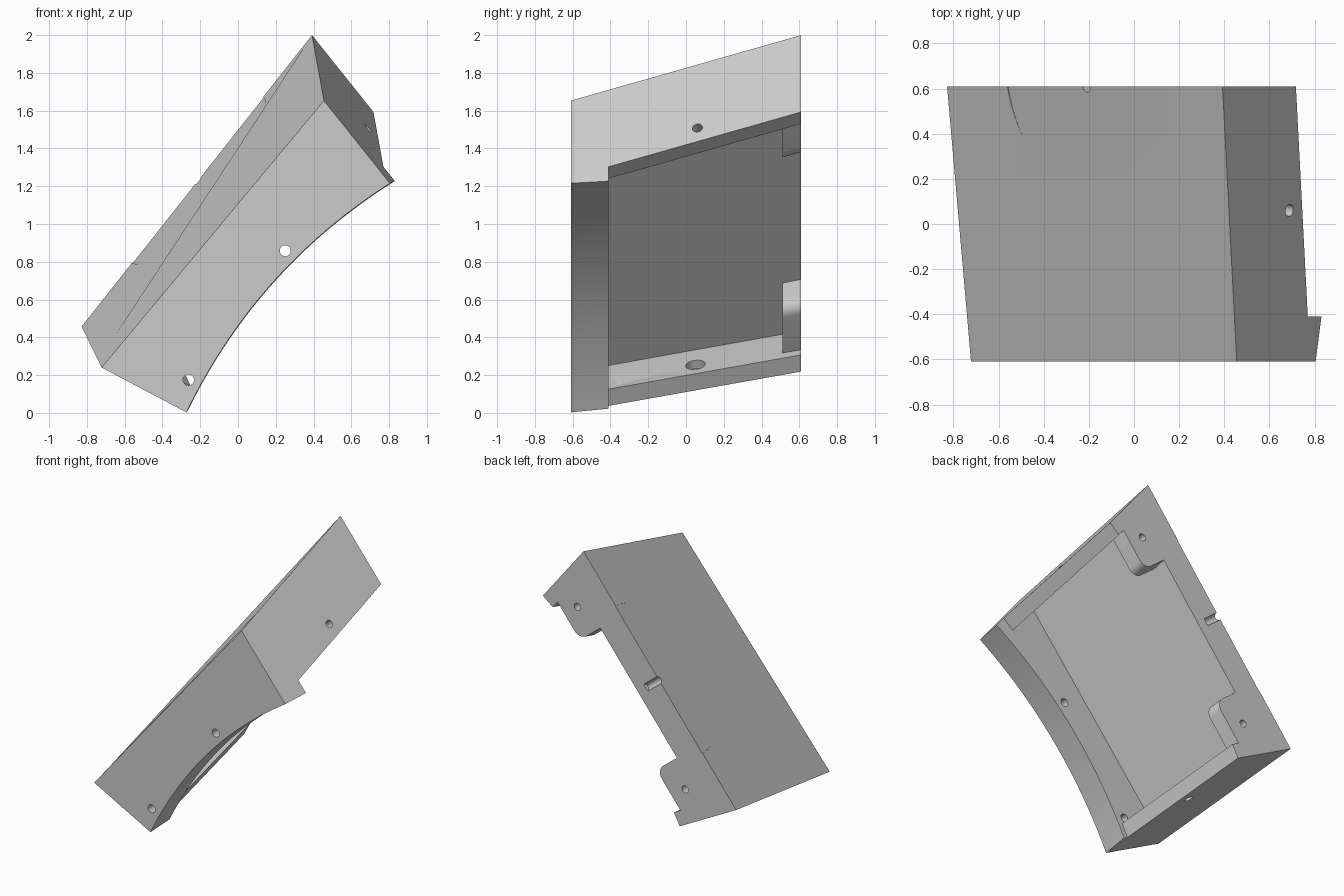
import bpy, bmesh, math
from mathutils import Vector

if "Cube" in bpy.data.objects:
    bpy.data.objects.remove(bpy.data.objects["Cube"])

H = 0.61                      # half width in y
STEP = -0.41                  # inner side of the curved front wall
WALL, PLATE = 0.10, 0.216     # end wall and outer plate thickness

# end wall directions (running inward) and their inward normals, in x-z
d_lo, n_lo = Vector((0.884, -0.467)), Vector((0.467, 0.884))
d_hi, n_hi = Vector((0.624, -0.781)), Vector((-0.781, -0.624))


def corners(y):
    """Outer low and high corner of the panel at depth y."""
    t = (y + H) / (2 * H)
    lo = Vector((-0.722, 0.240)).lerp(Vector((-0.828, 0.457)), t)
    hi = Vector((0.455, 1.653)).lerp(Vector((0.392, 2.0)), t)
    return lo, hi


def frame(y):
    lo, hi = corners(y)
    u = (hi - lo).normalized()
    return lo, hi, u, Vector((u.y, -u.x))


def at(p, y):
    return Vector((p.x, y, p.y))


def local(y, a, b):
    """Point a along the plate and b inward from its outer face."""
    lo, hi, u, v = frame(y)
    return at(lo + u * a + v * b, y)


def mesh_object(name, faces):
    bm = bmesh.new()
    for f in faces:
        bm.faces.new([bm.verts.new(p) for p in f])
    bmesh.ops.remove_doubles(bm, verts=bm.verts, dist=1e-5)
    bmesh.ops.recalc_face_normals(bm, faces=bm.faces)
    me = bpy.data.meshes.new(name)
    bm.to_mesh(me)
    bm.free()
    ob = bpy.data.objects.new(name, me)
    bpy.context.collection.objects.link(ob)
    return ob


def loft(a, b):
    """Side quads between two open point rows."""
    return [[a[i], a[i + 1], b[i + 1], b[i]] for i in range(len(a) - 1)]


def arc(y, len_lo, len_hi, sag=0.115, n=32):
    lo, hi = corners(y)
    c, d = hi + d_hi * len_hi, lo + d_lo * len_lo
    k = (d - c).normalized()
    up = Vector((k.y, -k.x))
    if up.x > 0:
        up = -up
    return [at(c.lerp(d, i / n) + up * 4 * sag * (i / n) * (1 - i / n), y)
            for i in range(n + 1)]


def shell(y):
    """Tips, strips and inner corners of the U-shaped section, high to low."""
    lo, hi, u, v = frame(y)

    def inner(base, d, n):
        p = base + n * WALL
        return p + d * ((PLATE - (p - lo).dot(v)) / d.dot(v))
    th, tl = hi + d_hi * 0.521, lo + d_lo * 0.51
    return [at(p, y) for p in (hi, th, th + n_hi * WALL, inner(hi, d_hi, n_hi),
                               inner(lo, d_lo, n_lo), tl + n_lo * WALL, tl, lo)]


def boolean(ob, tool, op):
    bpy.context.view_layer.objects.active = ob
    m = ob.modifiers.new("bool", 'BOOLEAN')
    m.operation, m.solver, m.object = op, 'EXACT', tool
    bpy.ops.object.modifier_apply(modifier=m.name)
    bpy.data.objects.remove(tool)


def drill(ob, start, axis, radius, depth, seg=32):
    axis = Vector(axis).normalized()
    bpy.ops.mesh.primitive_cylinder_add(vertices=seg, radius=radius, depth=depth,
                                        location=Vector(start) + axis * depth / 2)
    tool = bpy.context.object
    tool.rotation_mode = 'QUATERNION'
    tool.rotation_quaternion = axis.to_track_quat('Z', 'Y')
    tool.hide_render = True
    bpy.context.view_layer.update()
    boolean(ob, tool, 'DIFFERENCE')


# Panel: outer plate, two end walls and the arched front wall
a0, a1 = arc(-H, 0.508, 0.56), arc(STEP, 0.542, 0.618)
s1, s2 = shell(STEP), shell(H)
lo0, hi0 = [at(p, -H) for p in corners(-H)]
lo1, hi1 = s1[7], s1[0]
faces = [[lo0, hi0] + a0,
         [lo0, hi0, hi1, lo1],
         [hi0, a0[0], a1[0], s1[1], hi1],
         [lo0, a0[-1], a1[-1], s1[6], lo1],
         a1 + s1[6:0:-1],
         s2]
faces += loft(a0, a1) + loft(s1, s2) + [[s1[7], s1[0], s2[0], s2[7]]]
panel = mesh_object("panel", faces)

# Fixing tabs in the two back corners
lo, hi, u, v = frame(H)
L = (hi - lo).length
R = 0.07
TAB = [(0.09, 0.17), (0.49, 0.17)]
TAB += [(0.49 - R + R * math.cos(q * math.pi / 16), 0.425 - R + R * math.sin(q * math.pi / 16))
        for q in range(9)]
TAB += [(0.14, 0.425)]
for high in (False, True):
    rows = []
    for y in (0.51, H):
        p, q, _, _ = frame(y)
        length = (q - p).length
        rows.append([local(y, length - a if high else a, b) for a, b in TAB])
    r0, r1 = rows
    tab = mesh_object("tab", [r0, r1] + loft(r0 + r0[:1], r1 + r1[:1]))
    boolean(panel, tab, 'UNION')

# Tab holes
for a in (0.284, L - 0.295):
    drill(panel, local(H, a, 0.295) + Vector((0, -0.2, 0)), (0, 1, 0), 0.026, 0.3)

# Front wall holes
for x, z in ((0.25, 0.858), (-0.262, 0.175)):
    drill(panel, (x, -0.7, z), (0, 1, 0), 0.029, 0.36)

# End wall holes, the lower one counterbored from inside
side_lo = at(corners(H)[0], H) - at(corners(-H)[0], -H)
side_hi = at(corners(H)[1], H) - at(corners(-H)[1], -H)
ax_lo = Vector((d_lo.x, 0, d_lo.y)).cross(side_lo).normalized()
ax_hi = Vector((d_hi.x, 0, d_hi.y)).cross(side_hi).normalized()
if ax_lo.z < 0:
    ax_lo = -ax_lo
if ax_hi.z > 0:
    ax_hi = -ax_hi
c_lo, c_hi = Vector((-0.37, 0.05, 0.255)), Vector((0.69, 0.06, 1.51))
drill(panel, c_lo - ax_lo * 0.2, ax_lo, 0.028, 0.3)
drill(panel, c_lo - ax_lo * 0.05, ax_lo, 0.052, 0.12)
drill(panel, c_hi - ax_hi * 0.1, ax_hi, 0.027, 0.3)

# Half-round notch in the back edge of the plate
start = local(H, 0.99, -0.05)
drill(panel, start, (v.x, 0, v.y), 0.026, 0.19)

# Faint half-disc recess on the outer face
normal = (at(hi, H) - at(lo, H)).cross(side_lo + side_hi).normalized()
if normal.z < 0:
    normal = -normal
drill(panel, local(H, 0.99, 0) - normal * 0.004, normal, 0.56, 0.05, 64)

bpy.ops.object.select_all(action='DESELECT')
panel.select_set(True)
bpy.context.view_layer.objects.active = panel
bpy.ops.object.shade_smooth_by_angle(angle=math.radians(25))
